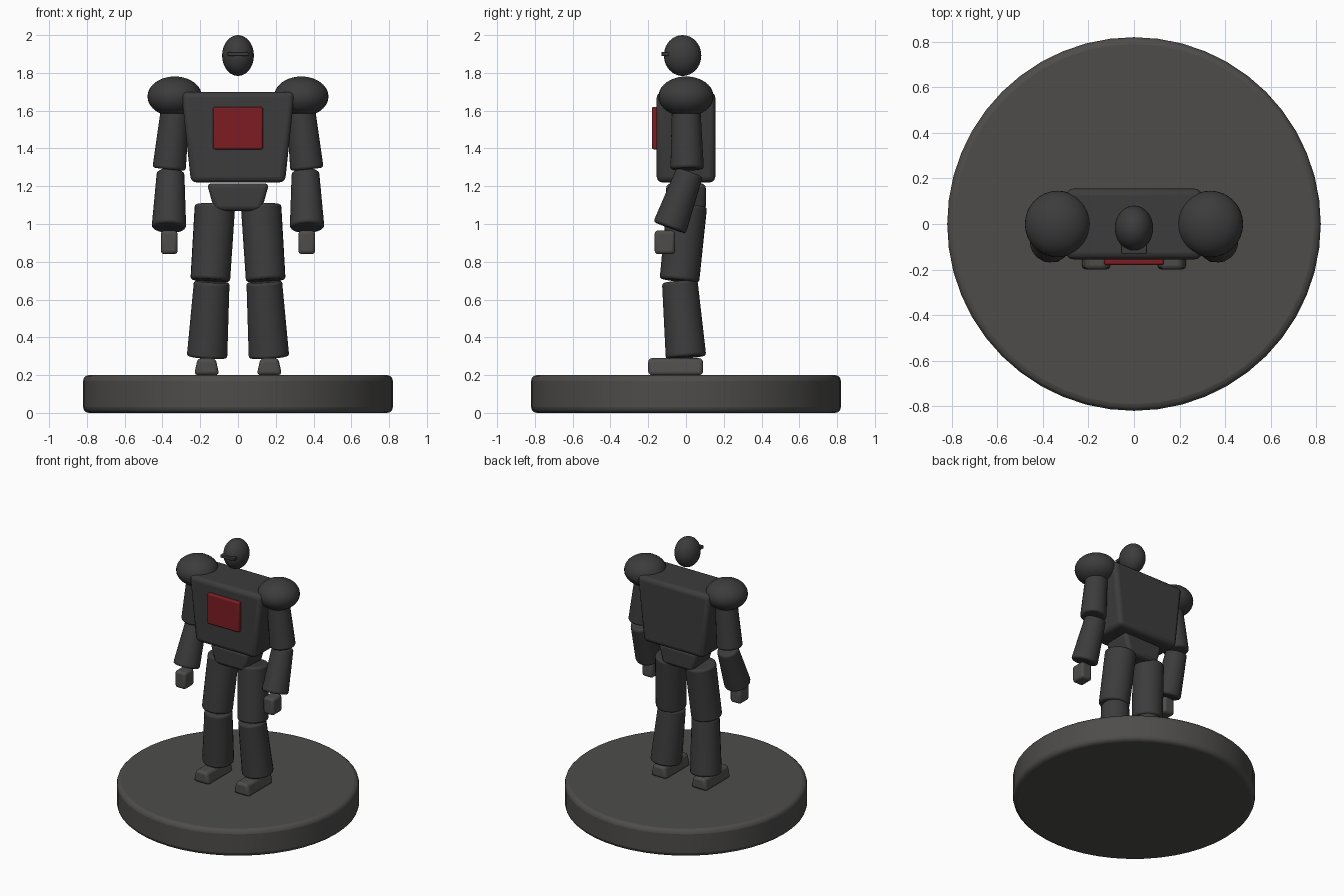
import bpy, bmesh, math
from mathutils import Vector

if "Cube" in bpy.data.objects:
    bpy.data.objects.remove(bpy.data.objects["Cube"])


def material(name, rgb):
    m = bpy.data.materials.new(name)
    m.diffuse_color = (*rgb, 1)
    m.use_nodes = True
    m.node_tree.nodes["Principled BSDF"].inputs["Base Color"].default_value = m.diffuse_color
    return m


DARK = material("charcoal", (0.045, 0.045, 0.045))
STONE = material("stone_grey", (0.075, 0.073, 0.070))
RED = material("dark_red", (0.20, 0.012, 0.016))


def finish(ob, name, mat, bevel=0.0, segments=3):
    ob.name = name
    ob.data.materials.append(mat)
    if bevel:
        mod = ob.modifiers.new("rounded_edges", 'BEVEL')
        mod.width, mod.segments = bevel, segments
        mod.limit_method, mod.angle_limit = 'ANGLE', math.radians(35)
    bpy.ops.object.select_all(action='DESELECT')
    ob.select_set(True)
    bpy.context.view_layer.objects.active = ob
    bpy.ops.object.shade_smooth_by_angle(angle=math.radians(35))
    return ob


def block(name, centre, size, mat, bevel, top=1.0, bottom=1.0):
    """Box whose top and bottom can be narrowed across x."""
    bpy.ops.mesh.primitive_cube_add(size=1, location=centre)
    ob = bpy.context.object
    for v in ob.data.vertices:
        k = top if v.co.z > 0 else bottom
        v.co = (v.co.x * size[0] * k, v.co.y * size[1], v.co.z * size[2])
    return finish(ob, name, mat, bevel)


def ball(name, centre, radii, mat):
    bpy.ops.mesh.primitive_uv_sphere_add(segments=32, ring_count=20, radius=1, location=centre)
    ob = bpy.context.object
    for v in ob.data.vertices:
        v.co = [a * b for a, b in zip(v.co, radii)]
    return finish(ob, name, mat)


def limb(name, top, bottom, r_top, r_bottom, mat, bevel=0.015):
    """Tapered cylinder between two points."""
    a, b = Vector(top), Vector(bottom)
    bpy.ops.mesh.primitive_cone_add(vertices=24, radius1=r_bottom, radius2=r_top,
                                    depth=(a - b).length, location=(a + b) / 2)
    ob = bpy.context.object
    ob.rotation_euler = (a - b).to_track_quat('Z', 'Y').to_euler()
    return finish(ob, name, mat, bevel)


# Round display base
bpy.ops.mesh.primitive_cylinder_add(vertices=48, radius=0.82, depth=0.2, location=(0, 0, 0.1))
finish(bpy.context.object, "base", STONE, 0.03)

# Body
block("torso", (0, 0, 1.46), (0.60, 0.31, 0.48), DARK, 0.03, bottom=0.83)
block("chest_panel", (0, -0.163, 1.508), (0.264, 0.035, 0.225), RED, 0.01)
block("pelvis", (0, 0, 1.142), (0.33, 0.21, 0.146), DARK, 0.025, bottom=0.75)

# Head and visor
ball("head", (0, -0.018, 1.892), (0.084, 0.099, 0.108), DARK)
block("visor", (0, -0.11, 1.90), (0.112, 0.04, 0.022), DARK, 0.004)

# Arms and legs on both sides
for side, s in (("right", -1), ("left", 1)):
    ball(side + "_shoulder", (s * 0.335, 0, 1.675), (0.144, 0.146, 0.106), DARK)
    limb(side + "_upper_arm", (s * 0.327, 0, 1.66), (s * 0.365, 0.006, 1.29), 0.074, 0.089, DARK)
    limb(side + "_forearm", (s * 0.357, 0.02, 1.275), (s * 0.366, -0.087, 0.98), 0.073, 0.092, DARK)
    block(side + "_hand", (s * 0.364, -0.112, 0.903), (0.088, 0.108, 0.125), STONE, 0.018)
    limb(side + "_thigh", (s * 0.122, 0.005, 1.10), (s * 0.147, -0.035, 0.70), 0.107, 0.105, DARK)
    limb(side + "_shin", (s * 0.139, -0.033, 0.695), (s * 0.164, 0, 0.294), 0.095, 0.108, DARK)
    block(side + "_foot", (s * 0.166, -0.055, 0.245), (0.134, 0.29, 0.09), STONE, 0.02, top=0.7)
